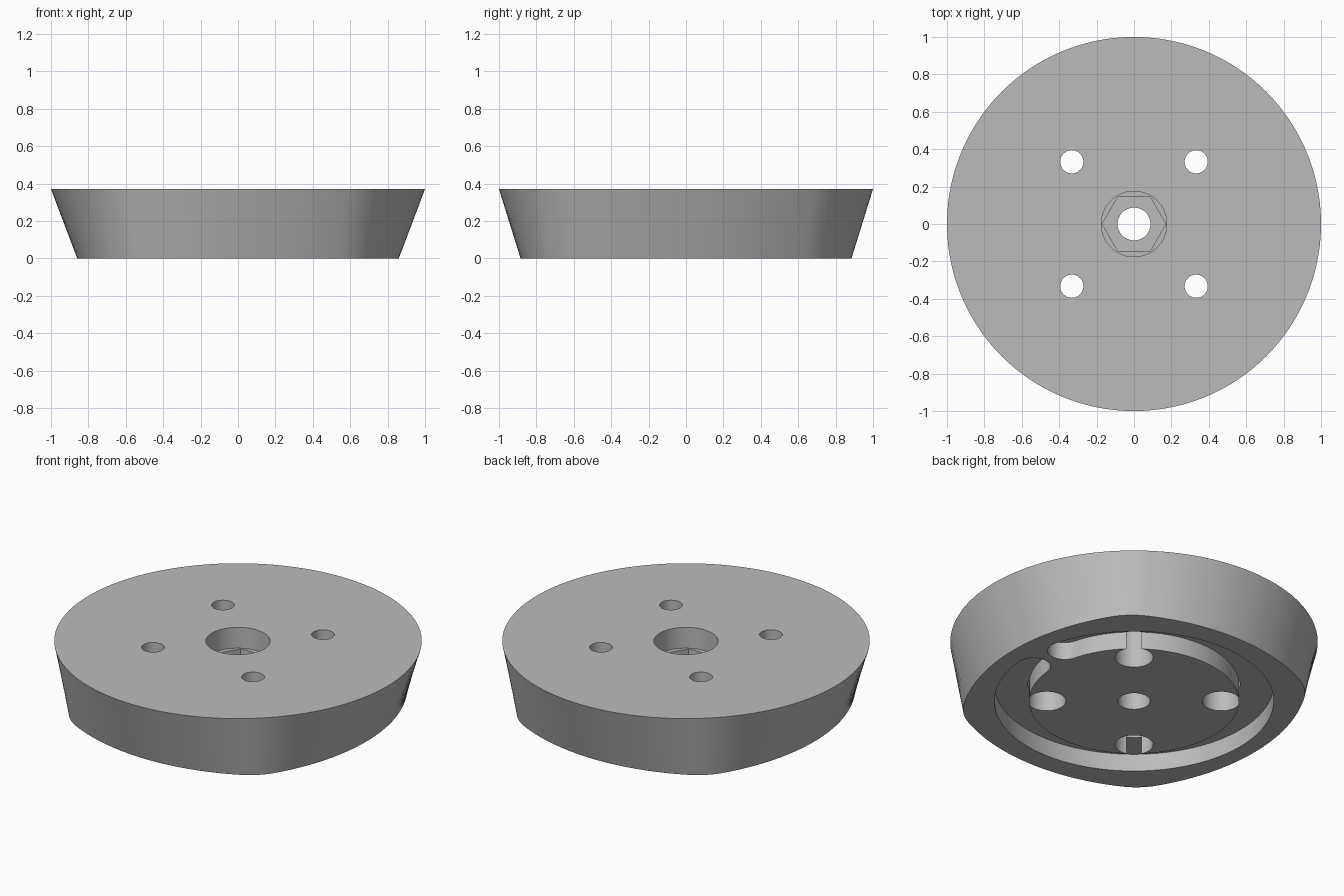
import bpy
import bmesh
from math import sin, cos, asin, radians, pi, tau, hypot, copysign

if "Cube" in bpy.data.objects:
    bpy.data.objects.remove(bpy.data.objects["Cube"], do_unlink=True)

HEIGHT = 0.37
TWIST = radians(5)          # rotation of the underside pattern

grey = bpy.data.materials.new("plain_grey")
grey.use_nodes = True
grey.diffuse_color = (0.5, 0.5, 0.5, 1)
grey.node_tree.nodes["Principled BSDF"].inputs["Base Color"].default_value = (0.5, 0.5, 0.5, 1)


def loft(name, lower, upper, z0, z1):
    """Solid between two outlines with the same number of points."""
    bm = bmesh.new()
    a = [bm.verts.new((x, y, z0)) for x, y in lower]
    b = [bm.verts.new((x, y, z1)) for x, y in upper]
    bm.faces.new(a[::-1])
    bm.faces.new(b)
    n = len(a)
    for i in range(n):
        j = (i + 1) % n
        bm.faces.new((a[i], a[j], b[j], b[i]))
    bmesh.ops.recalc_face_normals(bm, faces=bm.faces)
    mesh = bpy.data.meshes.new(name)
    bm.to_mesh(mesh)
    bm.free()
    mesh.materials.append(grey)
    obj = bpy.data.objects.new(name, mesh)
    bpy.context.collection.objects.link(obj)
    return obj


def arc(cx, cy, r, start, end, n):
    steps = [start + (end - start) * i / n for i in range(n + 1)]
    return [(cx + r * cos(t), cy + r * sin(t)) for t in steps]


def cutter(name, outline, z0, z1):
    obj = loft(name, outline, outline, z0, z1)
    obj.hide_render = True
    cutters.append(obj)


def round_cutter(name, x, y, r, z0, z1, n=48):
    cutter(name, arc(x, y, r, 0, tau, n)[:-1], z0, z1)


def foot_point(t):
    """Rounded rectangle with bowed sides, sampled by normal direction."""
    c, s = abs(cos(t)), abs(sin(t))
    corner_x, corner_y, corner_r, side_r = 0.38, 0.435, 0.36, 1.207
    half_x, half_y = 0.86, 0.885
    if s < corner_y / (side_r - corner_r):
        x, y = half_x - side_r + side_r * c, side_r * s
    elif c < corner_x / (side_r - corner_r):
        x, y = side_r * c, half_y - side_r + side_r * s
    else:
        x, y = corner_x + corner_r * c, corner_y + corner_r * s
    return copysign(x, cos(t)), copysign(y, sin(t))


# Body: bowed square foot flaring into a round top
foot = [foot_point(tau * (i + 0.5) / 192) for i in range(192)]
rim = [(x / hypot(x, y), y / hypot(x, y)) for x, y in foot]
body = loft("flared_base", foot, rim, 0, HEIGHT)

cutters = []

# Central bolt seat: round recess, hexagonal pocket, through hole
round_cutter("bolt_recess", 0, 0, 0.175, 0.245, 0.5, 64)
round_cutter("hex_pocket", 0, 0, 0.17, 0.13, 0.3, 6)
round_cutter("centre_hole", 0, 0, 0.088, -0.1, 0.2)

# Open ring groove with round ends under the base
inner, outer = 0.572, 0.76
mid, half = (inner + outer) / 2, (outer - inner) / 2
start, end = TWIST + radians(10.5), TWIST + radians(349.5)
groove = arc(0, 0, outer, start, end, 96)
groove += arc(mid * cos(end), mid * sin(end), half, end, end + pi, 16)[1:]
groove += arc(0, 0, inner, end, start, 96)[1:]
groove += arc(mid * cos(start), mid * sin(start), half, start + pi, start + tau, 16)[1:-1]
cutter("ring_groove", groove, -0.1, 0.105)

# Four screw holes with wide pockets below
for k in range(4):
    a = pi / 4 + k * pi / 2
    round_cutter("screw_hole", 0.47 * cos(a), 0.47 * sin(a), 0.062, 0.1, 0.5)
    a += TWIST
    round_cutter("screw_pocket", 0.475 * cos(a), 0.475 * sin(a), 0.104, -0.1, 0.25)

for c in cutters:
    mod = body.modifiers.new(c.name, "BOOLEAN")
    mod.operation = "DIFFERENCE"
    mod.solver = "EXACT"
    mod.object = c

# Bake the cuts and drop the cutters
graph = bpy.context.evaluated_depsgraph_get()
cut_mesh = bpy.data.meshes.new_from_object(body.evaluated_get(graph))
body.modifiers.clear()
body.data = cut_mesh
for c in cutters:
    bpy.data.objects.remove(c, do_unlink=True)

bpy.ops.object.select_all(action="DESELECT")
body.select_set(True)
bpy.context.view_layer.objects.active = body
bpy.ops.object.shade_smooth_by_angle(angle=radians(30))
